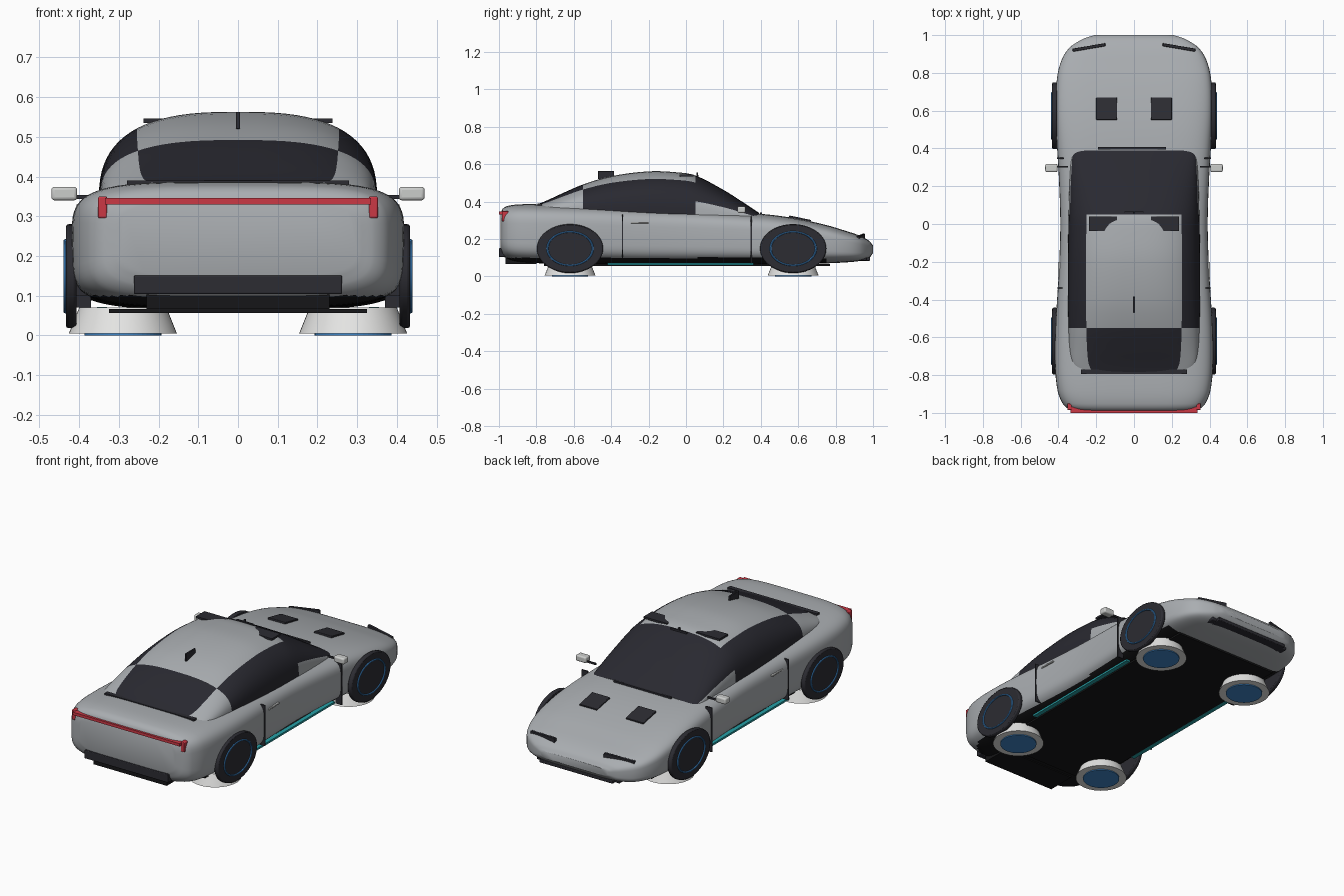
import bpy, bmesh
from math import sin, cos, pi, radians, copysign

cube = bpy.data.objects.get("Cube")
if cube:
    bpy.data.objects.remove(cube)


def material(name, r, g, b):
    m = bpy.data.materials.new(name)
    m.use_nodes = True
    m.diffuse_color = (r, g, b, 1)
    m.node_tree.nodes["Principled BSDF"].inputs["Base Color"].default_value = (r, g, b, 1)
    return m


silver = material("silver_paint", .40, .42, .44)
glass = material("dark_glass", .022, .022, .03)
rubber = material("dark_rubber", .025, .025, .032)
black = material("black_underside", .008, .008, .009)
blue = material("blue_glow", .05, .24, .58)
red = material("red_lamp", .6, .04, .06)
teal = material("teal_strip", .02, .35, .38)
white = material("white_jet", .78, .78, .77)
pale = material("pale_trim", .6, .61, .6)


def smooth(obj, angle=35):
    bpy.ops.object.select_all(action="DESELECT")
    obj.select_set(True)
    bpy.context.view_layer.objects.active = obj
    bpy.ops.object.shade_smooth_by_angle(angle=radians(angle))


def box(name, xs, ys, zs, mat, bevel=0, turn=(0, 0, 0)):
    spans = (xs, ys, zs)
    bpy.ops.mesh.primitive_cube_add(size=1, location=[sum(s) / 2 for s in spans], rotation=turn)
    obj = bpy.context.object
    obj.name = name
    obj.scale = [abs(s[1] - s[0]) for s in spans]
    bpy.ops.object.transform_apply(location=False, rotation=False, scale=True)
    obj.data.materials.append(mat)
    if bevel:
        mod = obj.modifiers.new("rounding", "BEVEL")
        mod.width, mod.segments = bevel, 3
        smooth(obj)
    return obj


def pair(name, xs, ys, zs, mat, bevel=0, turn=(0, 0, 0)):
    for side, s in (("left", 1), ("right", -1)):
        box(side + "_" + name, [s * x for x in xs], ys, zs, mat, bevel,
            (turn[0], s * turn[1], s * turn[2]))


def refine(stations, steps):
    """Smooth cubic interpolation between profile stations."""
    def slope(i, k):
        a, b = stations[max(i - 1, 0)], stations[min(i + 1, len(stations) - 1)]
        return (b[k] - a[k]) / (b[0] - a[0])
    out = []
    for i in range(len(stations) - 1):
        p, q = stations[i], stations[i + 1]
        d = q[0] - p[0]
        for j in range(steps):
            t = j / steps
            u = 1 - t
            out.append([p[0] + d * t] + [
                p[k] * u * u * (1 + 2 * t) + q[k] * t * t * (3 - 2 * t)
                + d * (slope(i, k) * t * u * u - slope(i + 1, k) * t * t * u)
                for k in range(1, len(p))])
    out.append(list(stations[-1]))
    return out


def power(value, n):
    return copysign(abs(value) ** (2 / n), value)


def loft(name, rings, closed, mats, rule):
    """Skin rings of points; rule(face, ring, step) gives the material index."""
    bm = bmesh.new()
    rows = [[bm.verts.new(p) for p in ring] for ring in rings]
    count = len(rows[0])
    for i in range(len(rows) - 1):
        for j in range(count if closed else count - 1):
            k = (j + 1) % count
            f = bm.faces.new((rows[i][j], rows[i][k], rows[i + 1][k], rows[i + 1][j]))
            f.normal_update()
            f.material_index = rule(f, i, j)
    for row in (rows[0], rows[-1]):
        bm.faces.new(row)
    bmesh.ops.recalc_face_normals(bm, faces=bm.faces)
    mesh = bpy.data.meshes.new(name)
    bm.to_mesh(mesh)
    bm.free()
    obj = bpy.data.objects.new(name, mesh)
    bpy.context.collection.objects.link(obj)
    for m in mats:
        mesh.materials.append(m)
    smooth(obj)
    return obj


# Body shell: y, half width, bottom, top
body = [(-.993, .30, .15, .335), (-.98, .345, .115, .362), (-.95, .378, .09, .378),
        (-.88, .405, .075, .386), (-.75, .418, .07, .385), (-.55, .416, .068, .38),
        (-.25, .398, .065, .368), (0, .39, .065, .358), (.25, .398, .065, .345),
        (.45, .41, .065, .33), (.6, .416, .067, .308), (.75, .41, .07, .275),
        (.85, .39, .075, .245), (.93, .345, .083, .218), (.98, .27, .1, .19),
        (1, .21, .125, .165)]
rings = []
for y, w, low, top in refine(body, 4):
    mid, half = (low + top) / 2, (top - low) / 2
    angles = [2 * pi * i / 72 for i in range(72)]
    rings.append([(w * power(cos(a), 4.5), y, mid + half * power(sin(a), 4.5)) for a in angles])


def underside(face, ring, step):
    c = face.calc_center_median()
    return int(c.y < .75 and c.z < .1 and abs(face.normal.z) > .6)


loft("body_shell", rings, True, [silver, black], underside)

# Cabin: y, half width, base, roof
REAR, FRONT, ARC = -.55, .05, 40
cabin = [(-.79, .30, .35, .387), (-.74, .33, .347, .408), (-.66, .342, .345, .445),
         (REAR, .347, .345, .492), (-.4, .35, .342, .536), (-.2, .35, .338, .562),
         (-.05, .348, .334, .557), (FRONT, .346, .331, .54), (.2, .342, .322, .463),
         (.3, .337, .312, .40), (.39, .33, .30, .34)]
rings = []
for y, w, base, roof in refine(cabin, 4):
    angles = [pi * i / ARC for i in range(ARC + 1)]
    rings.append([(w * power(cos(a), 2.7), y, base + (roof - base) * power(sin(a), 2.7))
                  for a in angles])


def glazing(face, ring, step):
    y = face.calc_center_median().y
    from_side = min(step, ARC - 1 - step)
    if y < REAR:
        return int(from_side >= 11)
    if y < FRONT:
        return int(from_side < 11)
    return int(from_side >= 3)


loft("cabin", rings, False, [silver, glass], glazing)

# Wheels and the glowing jets below them
for end, y in (("rear", -.62), ("front", .573)):
    for side, s in (("left", 1), ("right", -1)):
        tag = end + "_" + side
        bpy.ops.mesh.primitive_cylinder_add(vertices=64, radius=.177, depth=.026,
                                            location=(s * .42, y, .149), rotation=(0, pi / 2, 0))
        tyre = bpy.context.object
        tyre.name = tag + "_wheel"
        tyre.scale.x = .74
        tyre.data.materials.append(rubber)
        mod = tyre.modifiers.new("rounding", "BEVEL")
        mod.width, mod.segments = .007, 2
        smooth(tyre)
        bpy.ops.mesh.primitive_torus_add(major_segments=64, minor_segments=8, major_radius=.121,
                                         minor_radius=.0055, location=(s * .434, y, .149),
                                         rotation=(0, pi / 2, 0))
        rim = bpy.context.object
        rim.name = tag + "_rim_ring"
        rim.scale.x = .74
        rim.data.materials.append(blue)
        smooth(rim)
        bpy.ops.mesh.primitive_cone_add(vertices=48, radius1=.136, radius2=.11, depth=.065,
                                        location=(s * .29, y, .0375))
        jet = bpy.context.object
        jet.name = tag + "_jet"
        jet.data.materials.append(white)
        smooth(jet)
        bpy.ops.mesh.primitive_cylinder_add(vertices=48, radius=.097, depth=.006,
                                            location=(s * .29, y, .003))
        bpy.context.object.name = tag + "_jet_glow"
        bpy.context.object.data.materials.append(blue)

# Floor and sills
box("floor_plate", (-.325, .325), (-.76, .77), (.056, .066), black)
pair("sill_strip", (.33, .355), (-.42, .36), (.06, .071), teal)

# Tail
box("tail_light_bar", (-.335, .335), (-1, -.97), (.33, .346), red)
pair("tail_lamp", (.33, .352), (-.985, -.95), (.295, .35), red, .004)
box("rear_bumper", (-.262, .262), (-1, -.95), (.104, .151), rubber, .004)
box("rear_diffuser", (-.23, .23), (-.965, -.8), (.066, .104), black)
box("rear_window_trim", (-.28, .28), (-.795, -.77), (.375, .39), rubber)

# Nose
box("front_lip", (-.23, .23), (.9, .985), (.084, .102), rubber, .004)
pair("lip_pod", (.2, .26), (.9, .965), (.085, .115), rubber, .006)
box("nose_bar", (-.17, .17), (.985, 1), (.148, .16), pale)
pair("headlight", (.15, .325), (.927, .943), (.18, .222), rubber, .003, (0, .08, -.17))
pair("hood_vent", (.09, .2), (.55, .67), (.302, .314), rubber, .003, (-.2, 0, 0))

# Doors and mirrors
pair("rear_door_seam", (.37, .407), (-.342, -.336), (.1, .33), rubber)
pair("front_door_seam", (.37, .408), (.345, .352), (.07, .32), rubber)
pair("door_handle", (.38, .402), (-.295, -.2), (.284, .292), pale, .002)
pair("mirror_arm", (.35, .41), (.3, .308), (.343, .353), rubber)
pair("mirror", (.405, .47), (.275, .318), (.34, .374), pale, .008)

# Roof fittings and wipers
pair("roof_plate", (.09, .238), (-.036, .04), (.535, .546), rubber)
box("roof_fin", (-.005, .005), (-.47, -.385), (.52, .563), rubber, .002)
box("roof_front_sensor", (-.05, .05), (.058, .066), (.52, .543), rubber)
box("sensor_post", (-.004, .004), (.056, .064), (.53, .556), rubber)
box("wiper_bar", (-.19, .17), (.395, .407), (.33, .343), rubber)
